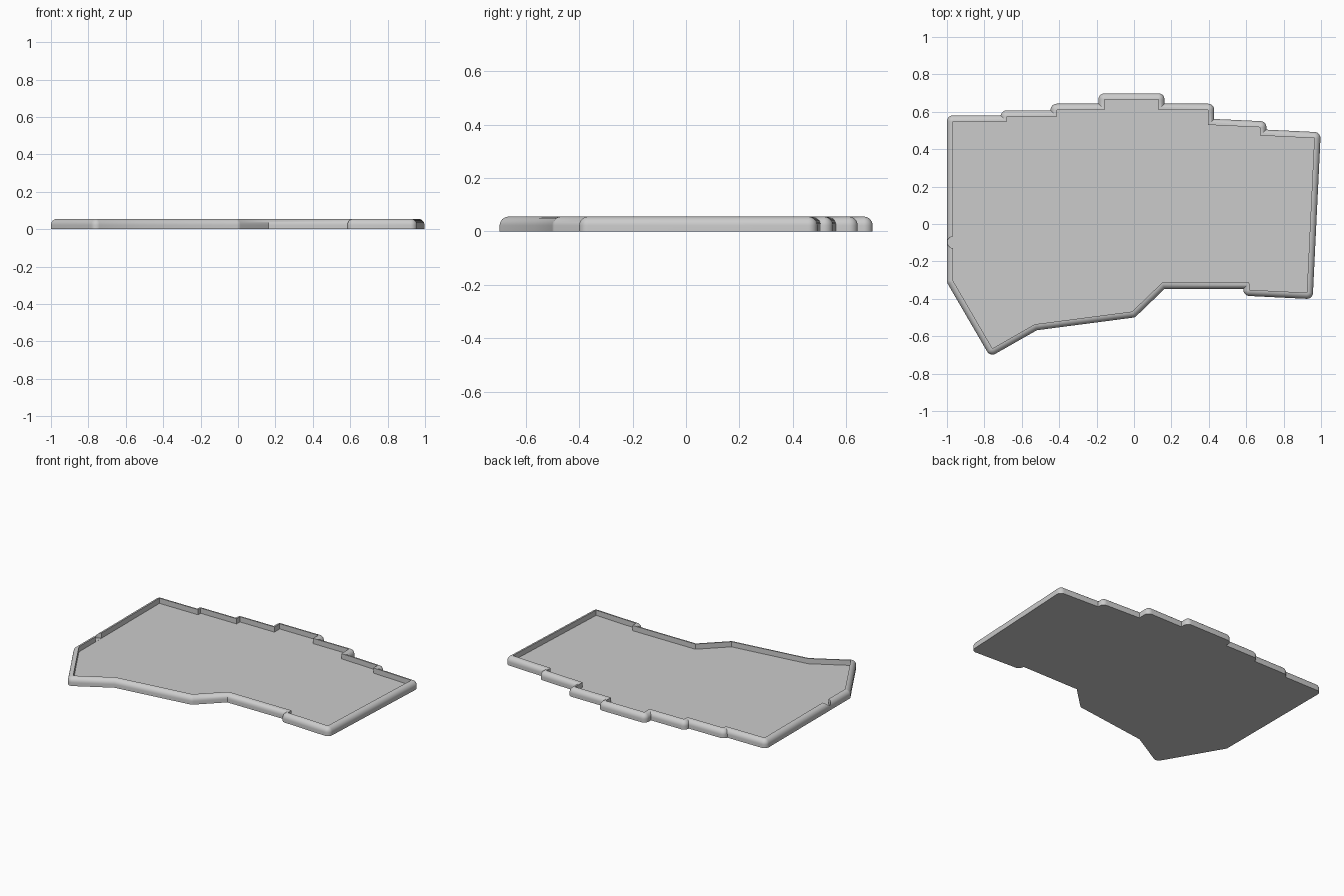
import bpy, bmesh, math
from mathutils import Vector
from mathutils.geometry import intersect_point_line

cube = bpy.data.objects.get("Cube")
if cube:
    bpy.data.objects.remove(cube)

# Plain grey plastic
grey = bpy.data.materials.new("grey plastic")
grey.use_nodes = True
grey.diffuse_color = (0.6, 0.6, 0.6, 1)
grey.node_tree.nodes["Principled BSDF"].inputs["Base Color"].default_value = (0.6, 0.6, 0.6, 1)

FLOOR, TOP, WALL = 0.02, 0.055, 0.033
ARC = 10

# Stepped inner outline of the tray, clockwise from the back corner
inner = [Vector(p) for p in [
    (-0.967, 0.548), (-0.68, 0.548), (-0.68, 0.575), (-0.413, 0.575),
    (-0.413, 0.61), (-0.157, 0.61), (-0.157, 0.666), (0.13, 0.666),
    (0.13, 0.61), (0.396, 0.61), (0.396, 0.53), (0.675, 0.517),
    (0.673, 0.473), (0.964, 0.459), (0.924, -0.367), (0.618, -0.352),
    (0.616, -0.314), (0.15, -0.314), (-0.01, -0.468), (-0.53, -0.536),
    (-0.757, -0.665), (-0.967, -0.304)]]
N = len(inner)


def distance(p):
    """Distance from a point to the inner outline."""
    best = 9
    for i in range(N):
        a, b = inner[i], inner[(i + 1) % N]
        q, t = intersect_point_line(p, a, b)
        q = a.lerp(b, min(1, max(0, t)))
        best = min(best, (p - q.to_2d()).length)
    return best


def offset(d):
    """Outline grown by d: round outer corners, sharp inner corners."""
    pts = []
    for i in range(N):
        p = inner[i]
        u = (p - inner[i - 1]).normalized()
        v = (inner[(i + 1) % N] - p).normalized()
        n1, n2 = Vector((-u.y, u.x)), Vector((-v.y, v.x))
        if u.x * v.y - u.y * v.x < 0:
            turn = n1.angle(n2)
            start = math.atan2(n1.y, n1.x)
            for k in range(ARC + 1):
                a = start - turn * k / ARC
                pts.append(p + d * Vector((math.cos(a), math.sin(a))))
        else:
            pts.append(p + (n1 + n2) * d / (1 + n1.dot(n2)))
    # Where short steps overlap, slide points to the nearest valid neighbour
    good = [distance(p) > d - 0.0008 for p in pts]
    m = len(pts)
    result = []
    for i in range(m):
        s = next(s for k in range(m) for s in (k, -k) if good[(i + s) % m])
        result.append(pts[(i + s) % m])
    return result


# Wall profile: inside floor edge, inside rim, quarter round, outside base
profile = [(0, FLOOR), (0, TOP)]
for k in range(1, 9):
    a = math.pi / 2 * k / 8
    profile.append((WALL * math.sin(a), TOP - WALL + WALL * math.cos(a)))
profile.append((WALL, 0))

bm = bmesh.new()
rings = [[bm.verts.new((p.x, p.y, z)) for p in offset(d)] for d, z in profile]
count = len(rings[0])
for low, high in zip(rings, rings[1:]):
    for i in range(count):
        j = (i + 1) % count
        bm.faces.new((low[i], low[j], high[j], high[i]))
bm.faces.new(rings[0])
bm.faces.new(rings[-1])
bmesh.ops.remove_doubles(bm, verts=bm.verts, dist=0.00005)
bmesh.ops.recalc_face_normals(bm, faces=bm.faces)
mesh = bpy.data.meshes.new("tray")
bm.to_mesh(mesh)
bm.free()
mesh.materials.append(grey)
tray = bpy.data.objects.new("tray", mesh)
bpy.context.collection.objects.link(tray)

# Round scallop cut into the side wall
bpy.ops.mesh.primitive_cylinder_add(vertices=32, radius=0.031, depth=0.1,
                                    location=(-0.967, -0.098, FLOOR + 0.0505))
cutter = bpy.context.object
cutter.name = "scallop_cutter"
cutter.data.materials.append(grey)
cutter.hide_render = True
cutter.hide_set(True)
cut = tray.modifiers.new("scallop", "BOOLEAN")
cut.operation = "DIFFERENCE"
cut.solver = "EXACT"
cut.object = cutter

# Smooth rounded rim, sharp floor and base edges
bpy.ops.object.select_all(action="DESELECT")
bpy.context.view_layer.objects.active = tray
tray.select_set(True)
bpy.ops.object.modifier_apply(modifier=cut.name)
bpy.data.objects.remove(cutter)
bpy.ops.object.shade_smooth_by_angle(angle=math.radians(35))
